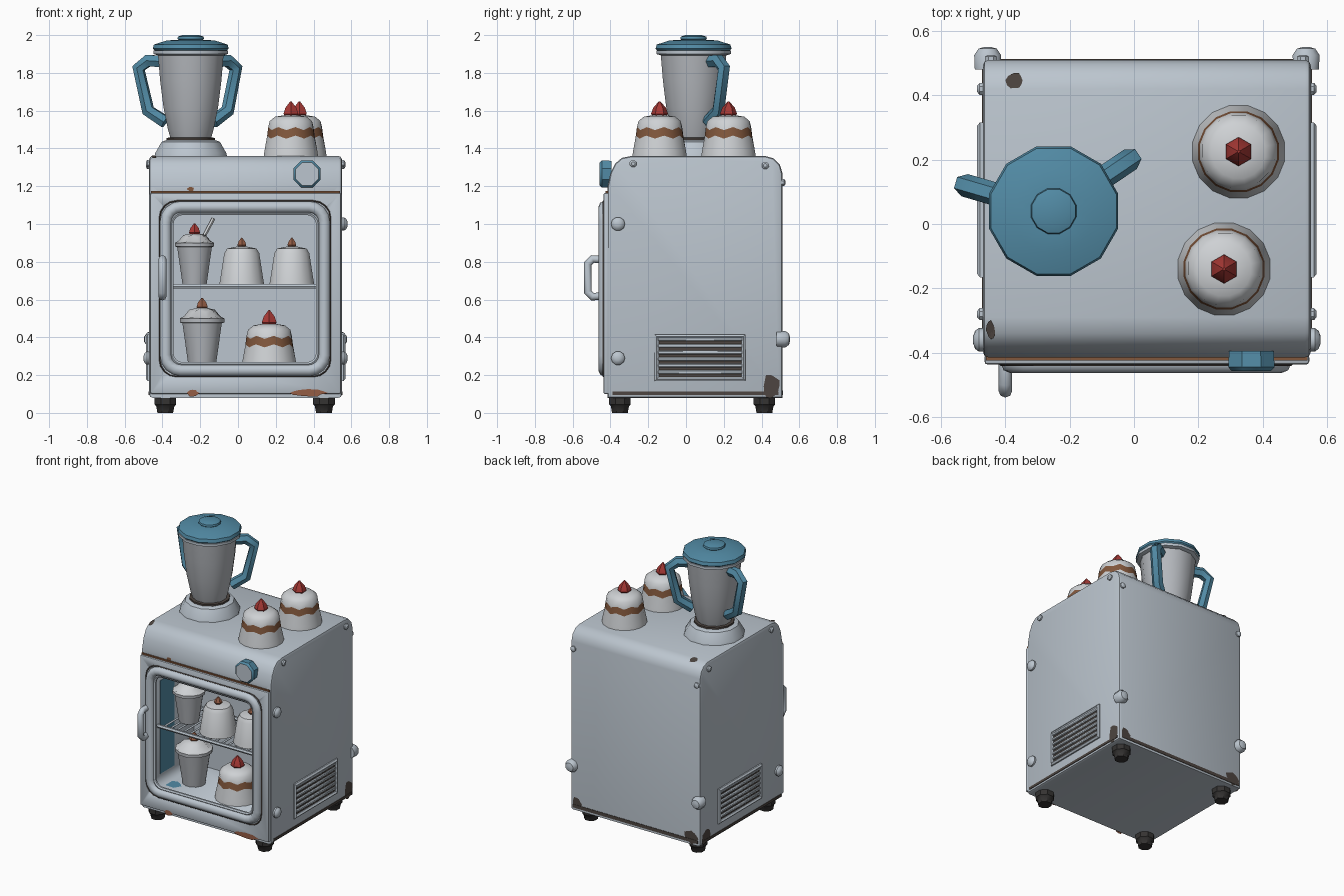
import bpy, bmesh, math, random
from mathutils import Vector

if "Cube" in bpy.data.objects:
    bpy.data.objects.remove(bpy.data.objects["Cube"])

random.seed(4)


def material(name, rgb):
    m = bpy.data.materials.new(name)
    m.diffuse_color = (*rgb, 1)
    m.use_nodes = True
    m.node_tree.nodes["Principled BSDF"].inputs["Base Color"].default_value = m.diffuse_color
    return m


BODY = material("pale_grey_enamel", (0.50, 0.56, 0.62))
CREAM = material("cream", (0.62, 0.64, 0.66))
JAR = material("jar_grey", (0.46, 0.48, 0.51))
TEAL = material("teal_plastic", (0.085, 0.26, 0.38))
RED = material("cherry_red", (0.38, 0.04, 0.035))
BROWN = material("brown", (0.22, 0.095, 0.045))
ORANGE = material("rust_orange", (0.30, 0.11, 0.06))
DARK = material("dark_rust", (0.075, 0.06, 0.052))
FOOT = material("foot_black", (0.035, 0.033, 0.032))


def finish(name, bm, mats, angle=40):
    bmesh.ops.recalc_face_normals(bm, faces=bm.faces)
    me = bpy.data.meshes.new(name)
    bm.to_mesh(me)
    bm.free()
    for m in mats:
        me.materials.append(m)
    for p in me.polygons:
        p.use_smooth = True
    me.set_sharp_from_angle(angle=math.radians(angle))
    ob = bpy.data.objects.new(name, me)
    bpy.context.collection.objects.link(ob)
    return ob


def box(name, lo, hi, mat, bevel=0.0, seg=2, axis=None):
    bm = bmesh.new()
    bmesh.ops.create_cube(bm, size=1)
    for v in bm.verts:
        v.co = [(lo[i] + hi[i]) / 2 + v.co[i] * (hi[i] - lo[i]) for i in range(3)]
    if bevel:
        edges = [e for e in bm.edges if axis is None or
                 abs((e.verts[0].co - e.verts[1].co).normalized()[axis]) > 0.9]
        bmesh.ops.bevel(bm, geom=edges, offset=bevel, segments=seg, affect='EDGES', profile=0.5)
    return finish(name, bm, [mat])


def lathe(name, prof, loc, n, mats, segs=None, zig=(), rot=(0, 0, 0), wob=0.012, angle=40):
    """Revolve (radius, height) points; segs gives the material of each band, zig lists wavy rings."""
    bm = bmesh.new()
    rings = []
    for k, (r, z) in enumerate(prof):
        rings.append([bm.verts.new((r * math.cos(2 * math.pi * (i + .5) / n),
                                    r * math.sin(2 * math.pi * (i + .5) / n),
                                    z + (wob * (-1) ** i if k in zig else 0))) for i in range(n)])
    for k in range(len(prof) - 1):
        for i in range(n):
            j = (i + 1) % n
            f = bm.faces.new((rings[k][i], rings[k][j], rings[k + 1][j], rings[k + 1][i]))
            f.material_index = segs[k] if segs else 0
    bm.faces.new(rings[0][::-1]).material_index = segs[0] if segs else 0
    bm.faces.new(rings[-1]).material_index = segs[-1] if segs else 0
    ob = finish(name, bm, mats, angle)
    ob.location, ob.rotation_euler = loc, rot
    return ob


def bake(ob):
    dg = bpy.context.evaluated_depsgraph_get()
    return bpy.data.meshes.new_from_object(ob.evaluated_get(dg))


def tube(name, pts, r, mat, cyclic=False, res=1):
    cu = bpy.data.curves.new(name + "_path", 'CURVE')
    cu.dimensions = '3D'
    sp = cu.splines.new('POLY')
    sp.points.add(len(pts) - 1)
    for p, c in zip(sp.points, pts):
        p.co = (*c, 1)
    sp.use_cyclic_u = cyclic
    cu.bevel_depth, cu.bevel_resolution, cu.use_fill_caps = r, res, True
    tmp = bpy.data.objects.new(name + "_path", cu)
    bpy.context.collection.objects.link(tmp)
    bm = bmesh.new()
    bm.from_mesh(bake(tmp))
    bpy.data.objects.remove(tmp)
    for f in bm.faces:
        f.material_index = 0
    return finish(name, bm, [mat], 50)


def patch(name, c, u, v, w, h, mat, n=12):
    """Ragged flat chip of worn paint in the plane of u and v."""
    c, u, v = Vector(c), Vector(u).normalized(), Vector(v).normalized()
    bm = bmesh.new()
    vs = []
    for i in range(n):
        a, k = 2 * math.pi * i / n, random.uniform(.75, 1.1)
        vs.append(bm.verts.new(c + u * w * k * math.cos(a) + v * h * k * math.sin(a)))
    bm.faces.new(vs)
    bmesh.ops.solidify(bm, geom=bm.faces[:], thickness=0.004)
    return finish(name, bm, [mat])


def rounded(x0, x1, z0, z1, r, y, n=4):
    pts = []
    for cx, cz, a0 in ((x1 - r, z1 - r, 0), (x0 + r, z1 - r, 90), (x0 + r, z0 + r, 180), (x1 - r, z0 + r, 270)):
        for i in range(n + 1):
            a = math.radians(a0 + 90 * i / n)
            pts.append((cx + r * math.cos(a), y, cz + r * math.sin(a)))
    return pts


# cabinet: rounded side profile pushed across, with display hollow
X0, X1, XC = -0.47, 0.55, 0.04
side = [(-.415, .08), (-.415, 1.2), (-.40, 1.27), (-.375, 1.32), (-.34, 1.35), (-.29, 1.36),
        (.42, 1.36), (.465, 1.347), (.497, 1.315), (.51, 1.27), (.51, .08)]
bm = bmesh.new()
face = bm.faces.new([bm.verts.new((X0, y, z)) for y, z in side])
ext = bmesh.ops.extrude_face_region(bm, geom=[face])
bmesh.ops.translate(bm, vec=(X1 - X0, 0, 0), verts=[g for g in ext['geom'] if isinstance(g, bmesh.types.BMVert)])
rim = [e for e in bm.edges if abs(e.verts[0].co.x - e.verts[1].co.x) < 1e-4]
bmesh.ops.bevel(bm, geom=rim, offset=0.018, segments=2, affect='EDGES', profile=0.5)
cabinet = finish("cabinet", bm, [BODY])
door = box("door", (X0 + .005, -.437, .10), (X1 - .005, -.405, 1.165), BODY, .01)
cutter = box("hollow_cutter", (-.36, -.6, .25), (.43, 0.02, 1.06), BODY, .06, 4, 1)
for ob in (cabinet, door):
    mod = ob.modifiers.new("hollow", 'BOOLEAN')
    mod.operation, mod.object, mod.solver = 'DIFFERENCE', cutter, 'EXACT'
    me = bake(ob)
    ob.modifiers.clear()
    ob.data = me
bpy.data.objects.remove(cutter)
box("door_gap", (X0 + .01, -.425, 1.163), (X1 - .01, -.40, 1.175), BROWN)

# door frame, seal and handle
tube("door_frame", rounded(-.383, .457, .225, 1.09, .08, -.432), .032, BODY, True, 2)
tube("door_seal", rounded(-.352, .424, .258, 1.058, .06, -.43), .012, BODY, True)
tube("frame_wear", rounded(-.415, .489, .193, 1.122, .09, -.437), .004, DARK, True, 0)
tube("door_handle", [(-.40, -.43, .62), (-.40, -.495, .615), (-.40, -.52, .64), (-.40, -.52, .79),
                     (-.40, -.495, .815), (-.40, -.43, .81)], .021, BODY, res=2)

# control knob
lathe("control_knob", [(.075, 0), (.078, .05), (.066, .062), (.06, .062)], (.365, -.395, 1.265), 8,
      [TEAL, BODY], [0, 0, 1], rot=(math.pi / 2, 0, 0))

# feet
for x in (-.385, .455):
    for y in (-.35, .415):
        lathe("foot", [(.045, 0), (.052, .035), (.062, .045), (.062, .09)], (x, y, 0), 8, [FOOT])

# side vents and bolts
bolt = [(.035, -.01), (.037, .012), (.028, .024), (.012, .03)]
for s in (-1, 1):
    xs = XC + s * .51
    lo, hi = sorted((xs - s * .01, xs + s * .004))
    box("vent_back", (lo, -.15, .18), (hi, .31, .41), DARK)
    tube("vent_frame", [(xs, -.155, .18), (xs, .305, .18), (xs, .305, .405), (xs, -.155, .405)], .018, BODY, True)
    for i in range(6):
        z = .205 + i * .035
        lo, hi = sorted((xs - s * .005, xs + s * .014))
        box("vent_slat", (lo, -.15, z), (hi, .30, z + .021), BODY, .005, 1)
    for z in ((.29, 1.0) if s > 0 else (.29,)):
        lathe("side_bolt", bolt, (xs, -.36, z), 10, [BODY], rot=(0, s * math.pi / 2, 0))
    for y, z in ((.42, 1.31), (-.28, 1.32)):
        lathe("small_bolt", [(.02, -.01), (.02, .01), (.01, .018)], (xs, y, z), 8, [BODY],
              rot=(0, s * math.pi / 2, 0))
    lathe("back_bolt", [(.042, -.03), (.044, .015), (.03, .035), (.012, .04)], (XC + s * .495, .51, .39), 10,
          [BODY], rot=(-math.pi / 2, 0, 0))
    lathe("back_small_bolt", [(.02, -.01), (.02, .01), (.01, .016)], (XC + s * .485, .51, 1.22), 8,
          [BODY], rot=(-math.pi / 2, 0, 0))

# worn paint
UX, UY, UZ = (1, 0, 0), (0, 1, 0), (0, 0, 1)
patch("top_chip", (-.37, .447, 1.356), UX, (0, 1, -.3), .028, .03, DARK)
patch("top_chip", (-.445, -.33, 1.356), UX, (0, 1, .25), .015, .03, DARK)
patch("front_chip", (-.24, -.439, .105), UX, UZ, .035, .018, ORANGE)
patch("front_chip", (.37, -.439, .105), UX, UZ, .10, .02, ORANGE)
patch("front_chip", (-.25, -.417, 1.185), UX, UZ, .02, .012, BROWN)
patch("right_chip", (.551, .45, .14), UY, UZ, .05, .065, DARK)
patch("left_chip", (-.471, .45, .13), UY, UZ, .05, .05, DARK)
patch("back_chip", (-.40, .511, .13), UX, UZ, .06, .045, DARK)
patch("back_chip", (.50, .511, .13), UX, UZ, .04, .045, DARK)
for s in (-1, 1):
    x = XC + s * .51
    box("side_wear", (x - .003, -.39, .095), (x + .003, .49, .112), DARK)
box("back_wear", (X0 + .02, .507, .095), (X1 - .02, .513, .118), DARK)
box("inner_paint", (-.362, -.36, .32), (-.357, -.2, .98), TEAL)
patch("floor_paint", (-.28, -.32, .253), UX, UY, .06, .05, TEAL)

# wire shelf
for y in (-.385, -.01):
    tube("shelf_rail", [(-.36, y, .67), (.43, y, .67)], .013, BODY)
for i in range(15):
    x = -.32 + i * .05
    tube("shelf_bar", [(x, -.385, .67), (x, -.01, .67)], .008, BODY, res=0)


# desserts
def cherry(loc, r, mat):
    lathe("cherry", [(r * .6, -r * .3), (r, r * .3), (r * .75, r), (r * .1, r * 1.75)], loc, 6, [mat], angle=25)


def cake(x, y, z, s, top=.09):
    lathe("cake", [(.147 * s, 0), (.143 * s, .03 * s), (.128 * s, .105 * s), (.122 * s, .15 * s),
                   (.114 * s, .19 * s), (.085 * s, .213 * s), (.03 * s, .222 * s)],
          (x, y, z), 16, [CREAM, BROWN], [0, 0, 1, 0, 0, 0], zig=(2, 3), wob=.008)
    cherry((x, y, z + .215 * s), .045 * s, RED)


cake(.325, .225, 1.355, 1)
cake(.28, -.14, 1.355, 1)
cake(.165, -.24, .25, 1.0)
for x in (.02, .285):
    lathe("pudding", [(.122, 0), (.118, .02), (.095, .165), (.08, .19), (.03, .2)], (x, -.25, .68), 14, [CREAM])
    cherry((x, -.25, .88), .027, ORANGE)
for x, z, s, c in ((-.19, .25, 1.0, ORANGE), (-.23, .68, .88, RED)):
    lathe("cup", [(.075 * s, 0), (.108 * s, .225 * s), (.122 * s, .228 * s), (.122 * s, .25 * s),
                  (.10 * s, .255 * s), (.07 * s, .29 * s), (.03 * s, .305 * s)],
          (x, -.22, z), 12, [JAR, CREAM], [0, 0, 0, 1, 1, 1], zig=(4, 5), wob=.006)
    cherry((x, -.22, z + .3 * s), .034, c)
tube("straw", [(-.21, -.19, .88), (-.13, -.17, 1.03)], .011, CREAM)

# blender: base, jar, lid and two handles
BX, BY = -.25, .04
lathe("blender_base", [(.20, 1.35), (.195, 1.375), (.16, 1.435), (.13, 1.445)], (BX, BY, 0), 12, [BODY])
lathe("jar_collar", [(.132, 1.435), (.132, 1.456), (.11, 1.458)], (BX, BY, 0), 12, [DARK])
lathe("blender_jar", [(.11, 1.45), (.125, 1.50), (.15, 1.62), (.168, 1.76), (.18, 1.90)], (BX, BY, 0), 12, [JAR])
lathe("jar_rim", [(.18, 1.893), (.204, 1.90), (.204, 1.918), (.18, 1.92)], (BX, BY, 0), 12, [BODY])
lathe("blender_lid", [(.195, 1.915), (.208, 1.928), (.202, 1.95), (.13, 1.972), (.06, 1.975)],
      (BX, BY, 0), 12, [TEAL])
lathe("lid_knob", [(.055, 1.965), (.073, 1.98), (.07, 1.992), (.045, 2.0)], (BX, BY, 0), 12, [TEAL])
for dx, dy in ((-.96, .28), (.83, .56)):
    path = ((.15, 1.86), (.235, 1.865), (.288, 1.825), (.235, 1.60), (.14, 1.54))
    tube("jar_handle", [(BX + dx * r, BY + dy * r, z) for r, z in path], .036, TEAL)
